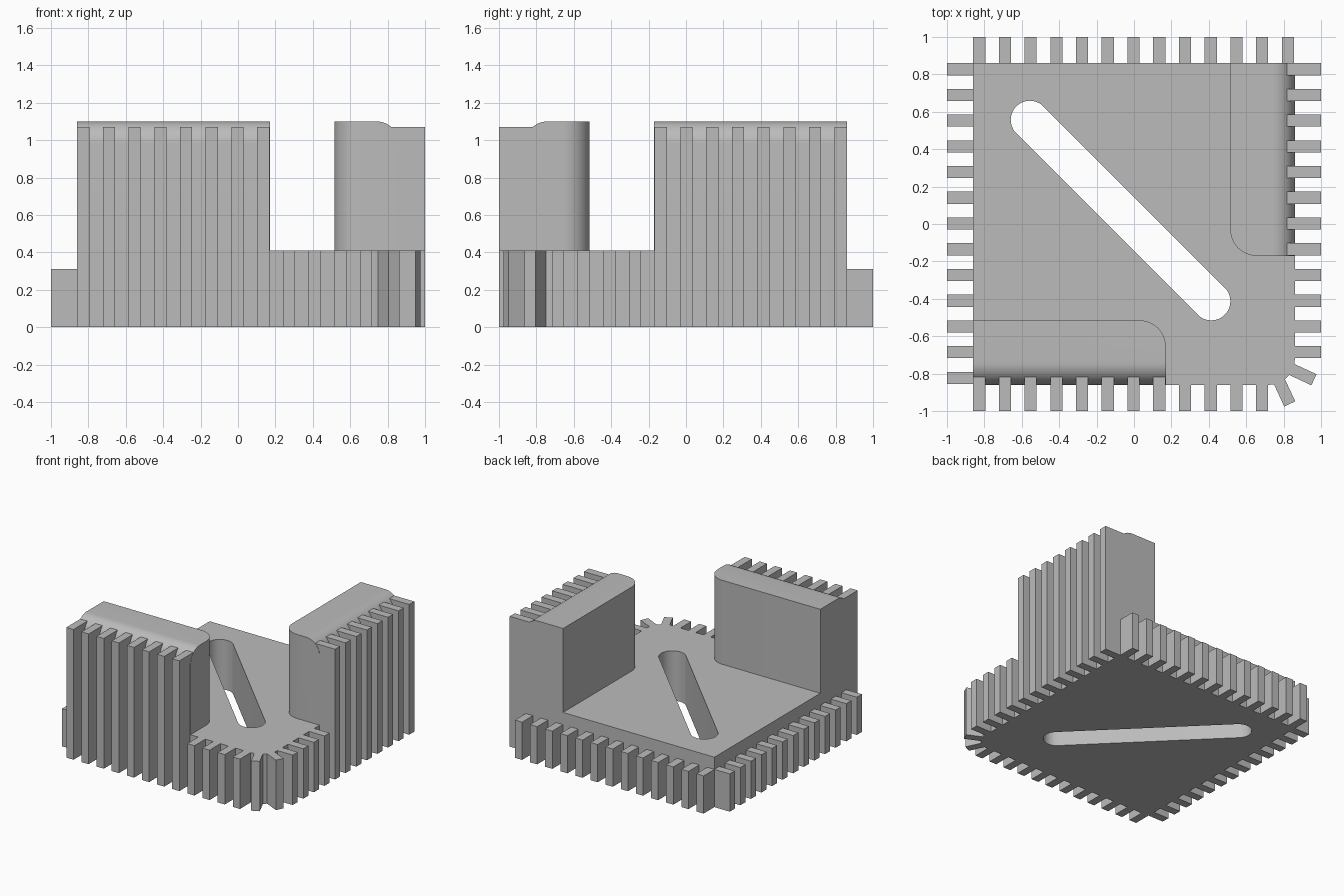
import bpy, bmesh
from math import sin, cos, pi, radians
from mathutils import Matrix, Vector

cube = bpy.data.objects.get("Cube")
if cube:
    bpy.data.objects.remove(cube, do_unlink=True)

# One matte grey for the whole model
grey = bpy.data.materials.new("matte_grey")
grey.use_nodes = True
grey.diffuse_color = (0.5, 0.5, 0.5, 1)
grey.node_tree.nodes["Principled BSDF"].inputs["Base Color"].default_value = (0.5, 0.5, 0.5, 1)

EDGE, TIP = 0.86, 1.0            # body half width, tooth tip
PITCH, WIDTH = 0.1375, 0.065     # tooth spacing and thickness
BASE_H, WALL_H, TALL, SHORT = 0.41, 1.10, 1.07, 0.31
ROUND = 0.14                     # plan radius of rounded corners

# Reflection across the diagonal: front <-> right, back <-> left
DIAGONAL = Matrix(((0, -1, 0, 0), (-1, 0, 0, 0), (0, 0, 1, 0), (0, 0, 0, 1)))


def finish(name, bm, mirrored=False):
    if mirrored:
        bm.transform(DIAGONAL)
    bmesh.ops.recalc_face_normals(bm, faces=bm.faces[:])
    mesh = bpy.data.meshes.new(name)
    bm.to_mesh(mesh)
    bm.free()
    mesh.materials.append(grey)
    obj = bpy.data.objects.new(name, mesh)
    bpy.context.collection.objects.link(obj)
    return obj


def smooth(obj):
    bpy.ops.object.select_all(action='DESELECT')
    obj.select_set(True)
    bpy.context.view_layer.objects.active = obj
    bpy.ops.object.shade_smooth_by_angle(angle=radians(30))


def prism(bm, points, shift):
    """Extrude a flat outline of 3D points along a vector."""
    face = bm.faces.new([bm.verts.new(p) for p in points])
    out = bmesh.ops.extrude_face_region(bm, geom=[face])["geom"]
    moved = [v for v in out if isinstance(v, bmesh.types.BMVert)]
    bmesh.ops.translate(bm, verts=moved, vec=shift)


def block(bm, x0, x1, y0, y1, z0, z1):
    prism(bm, [(x0, y0, z0), (x1, y0, z0), (x1, y1, z0), (x0, y1, z0)], (0, 0, z1 - z0))


def round_edge(bm, middle, radius):
    """Round the straight edge whose midpoint is given."""
    target = Vector(middle)
    edge = min(bm.edges, key=lambda e: ((e.verts[0].co + e.verts[1].co) / 2 - target).length)
    bmesh.ops.bevel(bm, geom=[edge], offset=radius, offset_type='OFFSET',
                    segments=12, profile=0.5, affect='EDGES')


def tooth_row(bm, profile, first, count):
    """Repeat a (y, z) tooth profile along x."""
    for k in range(first, first + count):
        x = -EDGE + k * PITCH
        prism(bm, [(x, y, z) for y, z in profile], (WIDTH, 0, 0))


# Base plate with one rounded corner
bm = bmesh.new()
block(bm, -EDGE, EDGE, -EDGE, EDGE, 0, BASE_H)
round_edge(bm, (EDGE, -EDGE, BASE_H / 2), ROUND)
base = finish("base_plate", bm)

# Diagonal slot cut through the base
bm = bmesh.new()
outline = []
for centre, start in (((0.413, -0.413), -0.75 * pi), ((-0.557, 0.557), 0.25 * pi)):
    for i in range(25):
        a = start + pi * i / 24
        outline.append((centre[0] + 0.102 * cos(a), centre[1] + 0.102 * sin(a), -0.1))
prism(bm, outline, (0, 0, 0.8))
cutter = finish("slot_cutter", bm)
cutter.hide_render = True
cut = base.modifiers.new("slot", 'BOOLEAN')
cut.operation, cut.solver, cut.object = 'DIFFERENCE', 'EXACT', cutter
bpy.context.view_layer.objects.active = base
base.select_set(True)
bpy.ops.object.modifier_apply(modifier=cut.name)
bpy.data.objects.remove(cutter, do_unlink=True)
smooth(base)

# Tooth profiles: the tall one follows the rounded top of the wall
tall = [(-TIP, 0), (-EDGE, 0), (-EDGE, 0.98), (-0.844, 1.04), (-0.819, TALL), (-TIP, TALL)]
low = [(-TIP, 0), (-EDGE, 0), (-EDGE, BASE_H), (-TIP, BASE_H)]
short = [(EDGE, 0), (TIP, 0), (TIP, SHORT), (EDGE, SHORT)]

for mirrored, side, far in ((False, "front", "back"), (True, "left", "left_rear")):
    if mirrored:
        side, far = "left_side", "right_side"
    near_name = "front" if not mirrored else "left_side"
    far_name = "back" if not mirrored else "right_side"

    # Upright wall, rounded at its outer top and inner end
    bm = bmesh.new()
    block(bm, -EDGE, 0.17, -EDGE, -0.515, BASE_H, WALL_H)
    round_edge(bm, (0.17, -0.515, (BASE_H + WALL_H) / 2), ROUND)
    round_edge(bm, ((0.17 - EDGE) / 2, -EDGE, WALL_H), 0.12)
    smooth(finish(near_name + "_wall", bm, mirrored))

    # Tall teeth on the wall, low teeth beside it
    bm = bmesh.new()
    tooth_row(bm, tall, 0, 8)
    finish(near_name + "_tall_teeth", bm, mirrored)
    bm = bmesh.new()
    tooth_row(bm, low, 8, 4)
    finish(near_name + "_low_teeth", bm, mirrored)

    # Short teeth on the opposite edge
    bm = bmesh.new()
    tooth_row(bm, short, 0, 13)
    finish(far_name + "_short_teeth", bm, mirrored)

    # Angled tooth fanning out of the rounded corner
    bm = bmesh.new()
    block(bm, 0.136, 0.267, -WIDTH / 2, WIDTH / 2, 0, BASE_H)
    bm.transform(Matrix.Translation((0.72, -0.72, 0)) @ Matrix.Rotation(radians(-65), 4, 'Z'))
    finish(near_name + "_corner_tooth", bm, mirrored)
